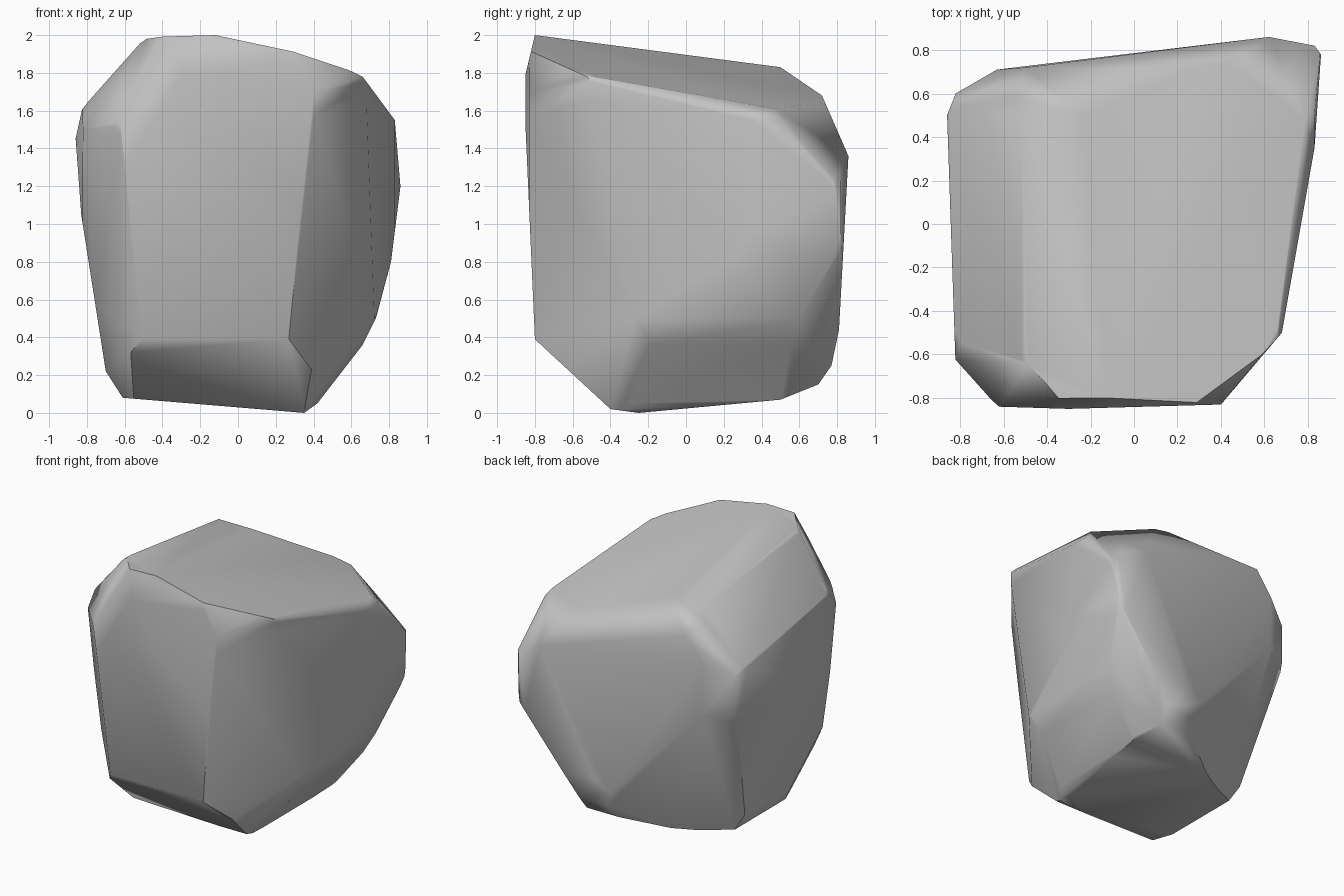
import bpy
import bmesh
from math import radians
from mathutils import Vector

# Remove the default object
default_cube = bpy.data.objects.get("Cube")
if default_cube:
    bpy.data.objects.remove(default_cube, do_unlink=True)


def make_material(name, color):
    material = bpy.data.materials.new(name)
    material.use_nodes = True
    material.diffuse_color = color
    shader = next(node for node in material.node_tree.nodes if node.type == "BSDF_PRINCIPLED")
    shader.inputs["Base Color"].default_value = color
    shader.inputs["Roughness"].default_value = 0.9
    return material


def slice_off(bm, point, normal):
    """Chisel away everything on the normal side of a plane and cap the cut."""
    bmesh.ops.bisect_plane(
        bm,
        geom=bm.verts[:] + bm.edges[:] + bm.faces[:],
        dist=0.0001,
        plane_co=Vector(point),
        plane_no=Vector(normal).normalized(),
        clear_outer=True,
    )
    open_edges = [edge for edge in bm.edges if edge.is_boundary]
    if open_edges:
        bmesh.ops.holes_fill(bm, edges=open_edges, sides=0)


def trim_to_profile(bm, outline, place):
    """Trim the block to a convex anticlockwise outline, one edge at a time."""
    for start, end in zip(outline, outline[1:] + outline[:1]):
        along_u, along_v = end[0] - start[0], end[1] - start[1]
        slice_off(bm, place(*start), place(along_v, -along_u))


# Outlines of the boulder along the three axes
front_outline = [
    (.35, 0), (.42, .05), (.66, .36), (.73, .5), (.81, .8), (.86, 1.2),
    (.83, 1.55), (.66, 1.78), (.45, 1.88), (-.12, 2), (-.47, 1.99),
    (-.6, 1.9), (-.83, 1.6), (-.86, 1.46), (-.83, 1.05), (-.7, .22), (-.61, .08),
]
side_outline = [
    (-.25, 0), (.5, .07), (.7, .15), (.77, .25), (.81, .44), (.86, 1.36),
    (.72, 1.68), (.5, 1.83), (-.8, 2), (-.86, 1.75), (-.8, .39), (-.4, .02),
]
top_outline = [
    (-.3, -.85), (.4, -.83), (.68, -.5), (.83, .35), (.86, .78), (.83, .82),
    (.62, .86), (-.63, .71), (-.82, .6), (-.86, .5), (-.82, -.66), (-.62, -.84),
]

# Slanted facets: a point on each and the direction it faces
facets = {
    "sloping_top": ((-.12, -.8, 2), (.22, .15, 1)),
    "top_right_band": ((-.5, .45, 1.85), (-.37, .04, .34)),
    "front_left_edge": ((.41, -.83, 1.65), (.38, -.31, -.05)),
    "front_left_shoulder": ((.43, -.82, 1.66), (.45, -.5, .25)),
    "front_left_foot": ((.38, -.5, .13), (.7, -.3, -.45)),
    "front_right_edge": ((-.61, -.84, 1.4), (-.22, -.2, -.03)),
    "front_right_foot": ((-.56, -.47, .1), (-.31, -.12, -.15)),
    "chipped_corner": ((-.35, -.84, 1.94), (-.12, -.1, .08)),
    "back_right_shoulder": ((-.67, .47, 1.78), (-.32, .32, .24)),
    "back_right_undercut": ((-.33, .74, .78), (-.36, .64, -.27)),
    "back_left_undercut": ((.6, .65, .4), (.6, .6, -.5)),
    "back_left_shoulder": ((.83, .5, 1.55), (.5, .6, .6)),
}

# Start from a rough block and carve it
bm = bmesh.new()
bmesh.ops.create_cube(bm, size=4)
trim_to_profile(bm, front_outline, lambda u, v: (u, 0, v))
trim_to_profile(bm, side_outline, lambda u, v: (0, u, v))
trim_to_profile(bm, top_outline, lambda u, v: (u, v, 0))
for point, normal in facets.values():
    slice_off(bm, point, normal)

# Weld slivers and rebuild a clean closed skin
bmesh.ops.remove_doubles(bm, verts=bm.verts[:], dist=0.025)
corners = [vert.co.copy() for vert in bm.verts]
bm.free()
lowest = min(corner.z for corner in corners)

skin = bmesh.new()
for corner in corners:
    skin.verts.new(corner - Vector((0, 0, lowest)))
hull = bmesh.ops.convex_hull(skin, input=skin.verts[:])
unused = {item for key in ("geom_interior", "geom_unused") for item in hull[key]}
loose = [item for item in unused if isinstance(item, bmesh.types.BMVert)]
if loose:
    bmesh.ops.delete(skin, geom=loose, context="VERTS")
bmesh.ops.dissolve_limit(
    skin, angle_limit=radians(3), verts=skin.verts[:], edges=skin.edges[:]
)
bmesh.ops.recalc_face_normals(skin, faces=skin.faces[:])

mesh = bpy.data.meshes.new("boulder")
skin.to_mesh(mesh)
skin.free()
mesh.materials.append(make_material("stone grey", (.55, .55, .55, 1)))
boulder = bpy.data.objects.new("boulder", mesh)
bpy.context.collection.objects.link(boulder)

# Soft worn edges, with only the steep ones left crisp
bpy.ops.object.select_all(action="DESELECT")
boulder.select_set(True)
bpy.context.view_layer.objects.active = boulder
bpy.ops.object.shade_smooth_by_angle(angle=radians(50))
weighted = boulder.modifiers.new("even_shading", "WEIGHTED_NORMAL")
weighted.keep_sharp = True
